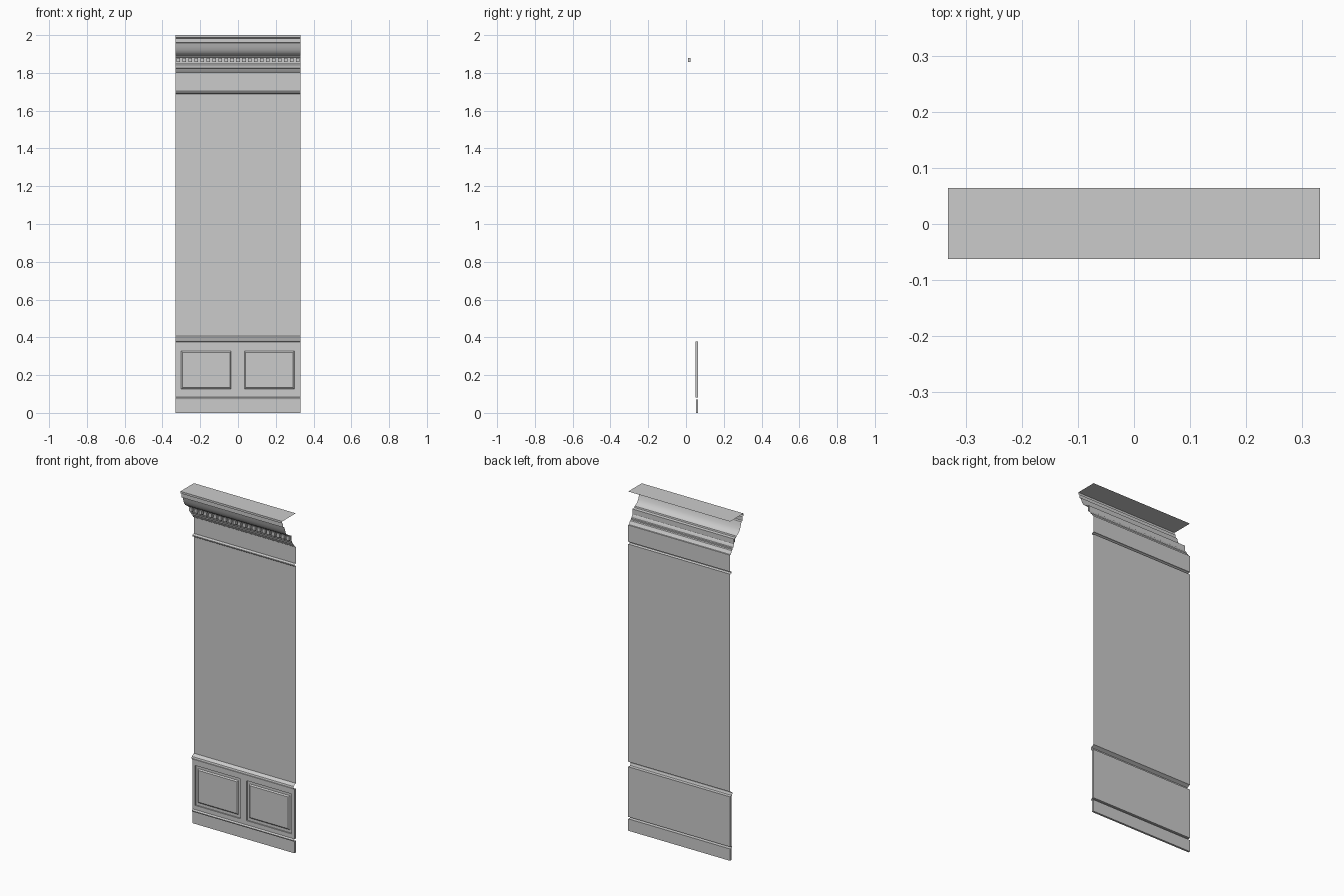
import bpy, bmesh

if "Cube" in bpy.data.objects:
    bpy.data.objects.remove(bpy.data.objects["Cube"])

W = 0.332           # half width of the wall section
BACK = 0.064        # plane of the wall


def finish(bm, name, smooth=False):
    me = bpy.data.meshes.new(name)
    bm.to_mesh(me)
    bm.free()
    ob = bpy.data.objects.new(name, me)
    bpy.context.collection.objects.link(ob)
    if smooth:
        bpy.ops.object.select_all(action='DESELECT')
        ob.select_set(True)
        bpy.context.view_layer.objects.active = ob
        bpy.ops.object.shade_smooth_by_angle(angle=0.5)
    return ob


def strip(name, profile, smooth=False):
    """Open moulding: (y, z) profile, listed upward, swept across the width."""
    bm = bmesh.new()
    rows = [[bm.verts.new((x, y, z)) for x in (-W, W)] for y, z in profile]
    for a, b in zip(rows, rows[1:]):
        bm.faces.new((a[0], a[1], b[1], b[0]))
    return finish(bm, name, smooth)


def add_box(bm, x0, x1, y0, y1, z0, z1, inset=0.0):
    """Box; inset shrinks the front face to make a raised bevel."""
    r = [(x0, z0), (x1, z0), (x1, z1), (x0, z1)]
    i = inset
    f = [(x0 + i, z0 + i), (x1 - i, z0 + i), (x1 - i, z1 - i), (x0 + i, z1 - i)]
    back = [bm.verts.new((x, y1, z)) for x, z in r]
    front = [bm.verts.new((x, y0, z)) for x, z in f]
    bm.faces.new(front)
    bm.faces.new(back[::-1])
    for k in range(4):
        n = (k + 1) % 4
        bm.faces.new((front[n], front[k], back[k], back[n]))


def boxes(name, items):
    bm = bmesh.new()
    for it in items:
        add_box(bm, *it)
    return finish(bm, name)


# plain wall and frieze
strip("wall_sheet", [(BACK, 0.407), (BACK, 1.69)])
strip("frieze", [(BACK, 1.704), (BACK, 1.802)])

# small picture rail under the frieze
strip("picture_rail", [(BACK, 1.688), (0.055, 1.689), (0.050, 1.693),
                       (0.050, 1.699), (0.055, 1.703), (BACK, 1.704)], True)

# crown moulding with the flat cap
strip("crown_moulding", [
    (BACK, 1.802), (0.058, 1.803), (0.053, 1.810), (0.047, 1.822), (0.040, 1.825),
    (0.040, 1.833), (0.033, 1.835), (0.030, 1.845), (0.025, 1.852),
    (0.025, 1.882), (0.007, 1.884), (0.005, 1.892), (-0.008, 1.896), (-0.020, 1.906),
    (-0.029, 1.920), (-0.036, 1.938), (-0.042, 1.958), (-0.053, 1.961),
    (-0.053, 1.983), (-0.062, 1.988), (-0.062, 2.0), (BACK, 2.0)], True)

# row of dentils
N = 21
pitch = 2 * W / N
boxes("dentils", [(-W + (k + 0.2) * pitch, -W + (k + 0.8) * pitch, 0.010, 0.025, 1.857, 1.880)
                  for k in range(N)])

# chair rail
strip("chair_rail", [(BACK - 0.013, 0.376), (0.046, 0.378), (0.044, 0.383), (0.042, 0.390),
                     (0.044, 0.397), (0.052, 0.402), (BACK, 0.408)], True)

# wainscot: backing board, rails, stiles and raised panels
boxes("wainscot_backing", [(-W, W, 0.058, BACK, 0.082, 0.377)])
boxes("wainscot_rails", [(-W, W, 0.051, 0.058, 0.082, 0.110), (-W, W, 0.051, 0.058, 0.345, 0.377)])
boxes("wainscot_stiles", [(a, b, 0.051, 0.058, 0.110, 0.345)
                          for a, b in ((-W, -0.315), (-0.020, 0.020), (0.312, W))])
boxes("raised_panels", [(a, b, 0.052, 0.058, 0.127, 0.328, 0.007)
                        for a, b in ((-0.301, -0.036), (0.034, 0.298))])

# baseboard and its cap moulding
boxes("baseboard", [(-W, W, 0.052, BACK, 0.0, 0.070)])
strip("baseboard_cap", [(0.052, 0.070), (0.045, 0.072), (0.044, 0.078),
                        (0.047, 0.082), (0.051, 0.085)], True)
